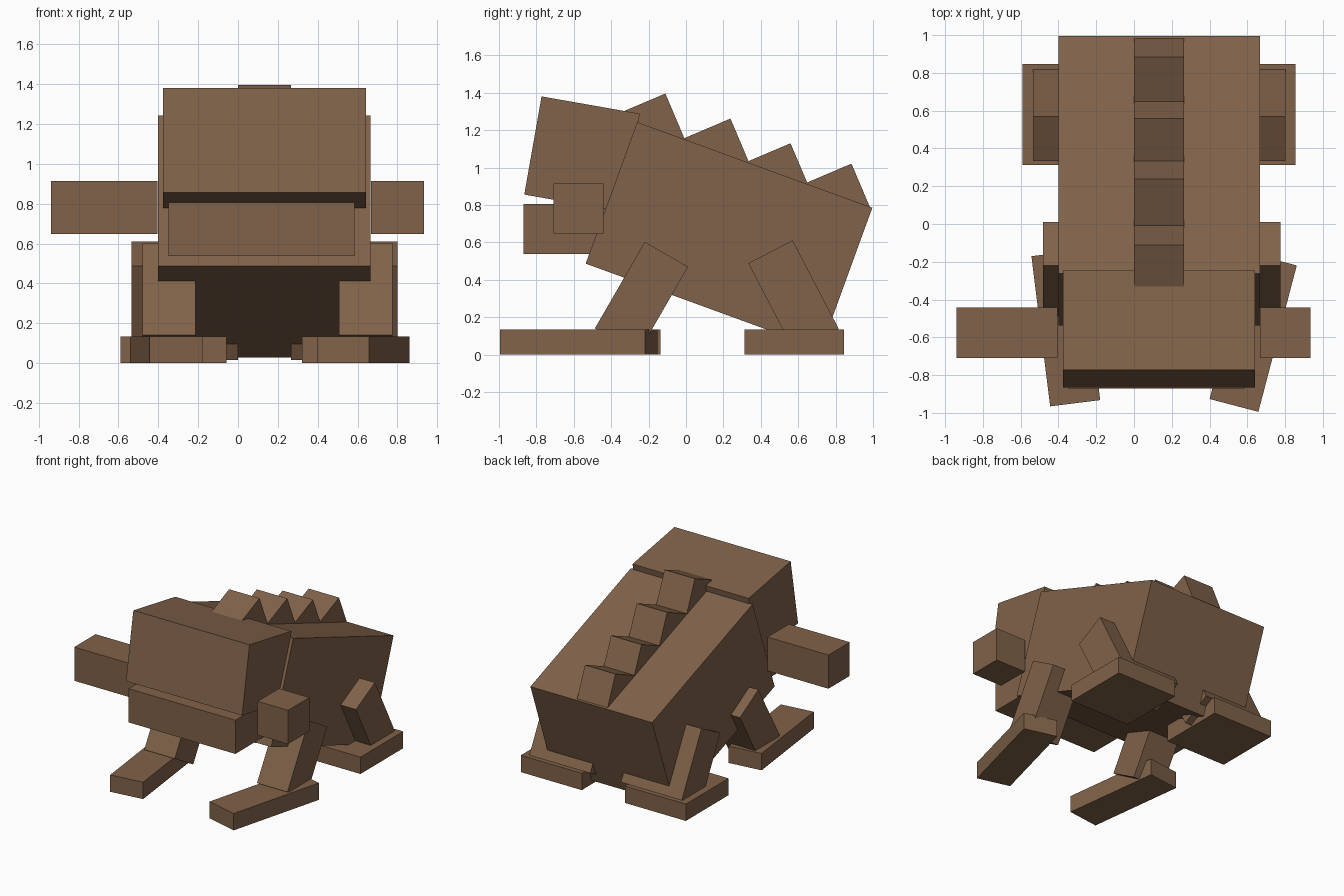
import bpy
from math import radians

if "Cube" in bpy.data.objects:
    bpy.data.objects.remove(bpy.data.objects["Cube"], do_unlink=True)

# Single flat colour
brown = bpy.data.materials.new("brown")
brown.use_nodes = True
colour = (0.216, 0.122, 0.067, 1.0)
brown.diffuse_color = colour
bsdf = next(n for n in brown.node_tree.nodes if n.type == "BSDF_PRINCIPLED")
bsdf.inputs["Base Color"].default_value = colour
bsdf.inputs["Roughness"].default_value = 0.9

UNIT = 0.267  # edge of the basic block


def block(name, centre, size, tilt=0.0, turn=0.0):
    """Box tilted about x and turned about z, in degrees."""
    bpy.ops.mesh.primitive_cube_add(size=1, location=centre,
                                    rotation=(radians(tilt), 0, radians(turn)))
    ob = bpy.context.object
    ob.name = name
    ob.scale = size
    bpy.ops.object.transform_apply(location=False, rotation=False, scale=True)
    ob.data.materials.append(brown)
    return ob


# Torso, head and jaw
block("body", (0.1325, 0.23, 0.636), (1.067, 1.338, 0.805), tilt=-20)
block("head", (0.1325, -0.556, 1.072), (1.018, 0.533, 0.533), tilt=-10)
block("jaw", (0.118, -0.603, 0.672), (0.936, 0.534, UNIT))

# Arms: the right one is two blocks long, the left one a single block
block("right_arm", (-0.672, -0.575, 0.782), (2 * UNIT, UNIT, UNIT))
block("left_arm", (0.8015, -0.575, 0.782), (UNIT, UNIT, UNIT))

# Row of back spikes, placed by their upper rear edges
for i, (y, z) in enumerate([(-0.11, 1.396), (0.238, 1.262),
                            (0.559, 1.130), (0.885, 1.021)]):
    block(f"back_spike_{i + 1}", (0.1325, y - 0.071, z - 0.175),
          (UNIT, UNIT, UNIT), tilt=23)

# Legs and flat feet
for side, front_x, hind_leg_x, hind_foot_x in (("right", -0.347, -0.268, -0.324),
                                               ("left", 0.641, 0.534, 0.588)):
    block(f"{side}_front_leg", (front_x, -0.238, 0.305),
          (UNIT, UNIT, 2 * UNIT), tilt=-30)
    block(f"{side}_hind_leg", (hind_leg_x, 0.575, 0.313),
          (2 * UNIT, UNIT, 2 * UNIT), tilt=27.5)
    block(f"{side}_hind_foot", (hind_foot_x, 0.579, UNIT / 4),
          (2 * UNIT, 2 * UNIT, UNIT / 2))

# Long front feet, toes turned inward
foot = (UNIT, 3 * UNIT, UNIT / 2)
block("right_front_foot", (-0.361, -0.5515, UNIT / 4), foot, turn=7.1)
block("left_front_foot", (0.631, -0.573, UNIT / 4), foot, turn=-14.7)
